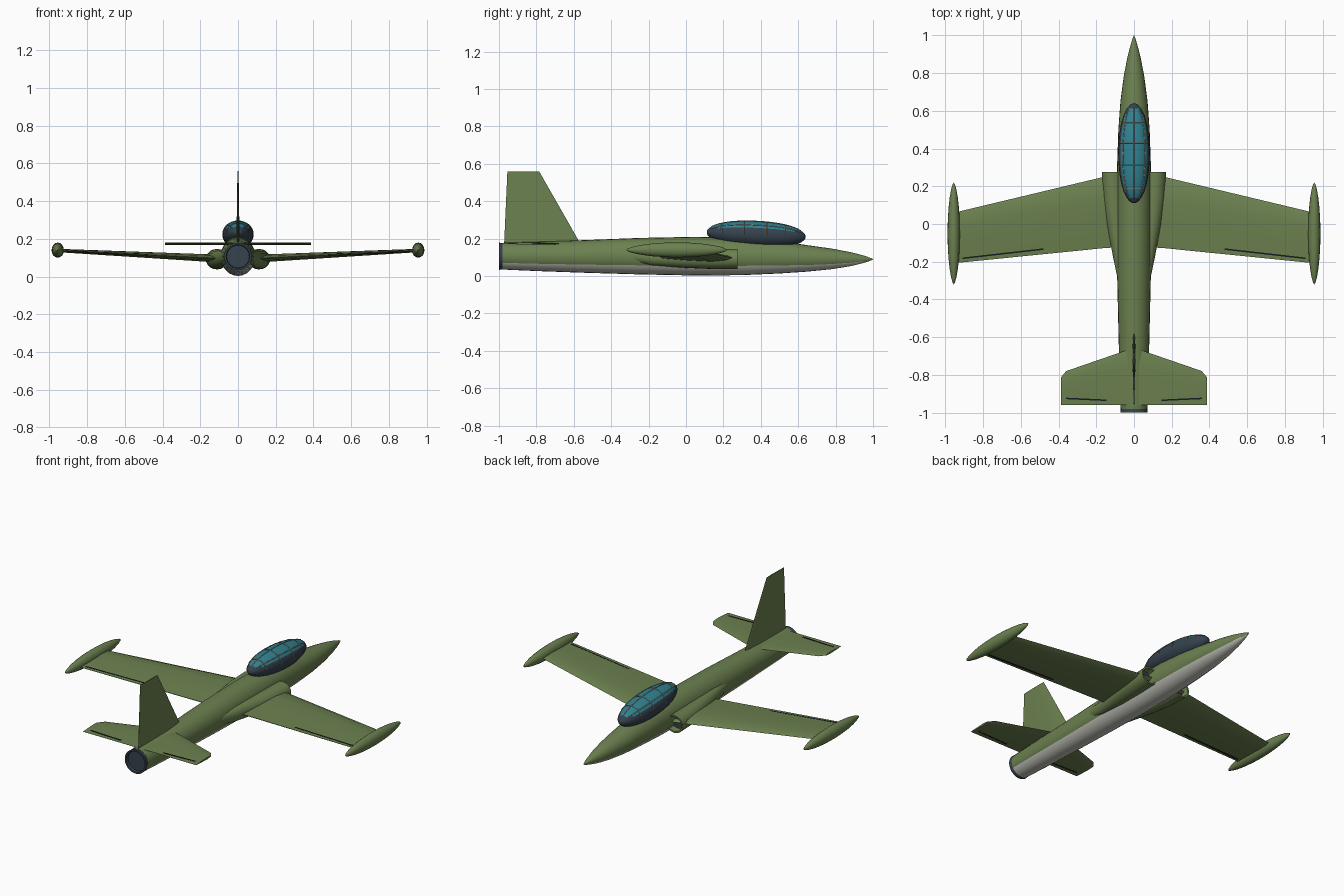
import bpy, math
from mathutils import Vector

cube = bpy.data.objects.get("Cube")
if cube:
    bpy.data.objects.remove(cube)


def material(name, rgb):
    m = bpy.data.materials.new(name)
    m.use_nodes = True
    m.diffuse_color = (*rgb, 1)
    bsdf = next(n for n in m.node_tree.nodes if n.type == 'BSDF_PRINCIPLED')
    bsdf.inputs["Base Color"].default_value = (*rgb, 1)
    return m


GREEN = material("olive green", (0.15, 0.22, 0.08))
BELLY = material("pale grey", (0.55, 0.55, 0.5))
DARK = material("dark blue grey", (0.035, 0.055, 0.075))
GLASS = material("teal glass", (0.03, 0.22, 0.28))
FRAME = material("tan frame", (0.4, 0.27, 0.17))
BLACK = material("black slot", (0.008, 0.01, 0.015))


def add(name, verts, faces, mats, rule=None, angle=40):
    me = bpy.data.meshes.new(name)
    me.from_pydata([tuple(v) for v in verts], [], faces)
    me.validate()
    for m in mats:
        me.materials.append(m)
    if rule:
        for p in me.polygons:
            p.material_index = rule(p.center, p.normal)
    ob = bpy.data.objects.new(name, me)
    bpy.context.collection.objects.link(ob)
    bpy.ops.object.select_all(action='DESELECT')
    ob.select_set(True)
    bpy.context.view_layer.objects.active = ob
    # make normals consistent
    bpy.ops.object.mode_set(mode='EDIT')
    bpy.ops.mesh.select_all(action='SELECT')
    bpy.ops.mesh.normals_make_consistent(inside=False)
    bpy.ops.object.mode_set(mode='OBJECT')
    if angle:
        bpy.ops.object.shade_smooth_by_angle(angle=math.radians(angle))
    return ob


def loft(name, rings, mats, rule=None, angle=40):
    """Skin a list of equal-length closed rings and cap both ends."""
    n = len(rings[0])
    verts = [v for r in rings for v in r]
    faces = [(i * n + j, i * n + (j + 1) % n, (i + 1) * n + (j + 1) % n, (i + 1) * n + j)
             for i in range(len(rings) - 1) for j in range(n)]
    faces += [tuple(range(n)), tuple(range(len(verts) - n, len(verts)))]
    return add(name, verts, faces, mats, rule, angle)


def ellipse(y, x, z, rx, rz, n=24):
    return [Vector((x + rx * math.cos(2 * math.pi * k / n), y,
                    z + rz * math.sin(2 * math.pi * k / n))) for k in range(n)]


def foil(le, te, thick):
    """Closed wing section as (chord position, height) pairs."""
    shape = [(0, 0), (0.08, 0.32), (0.3, 0.5), (0.65, 0.32), (1, 0.04)]
    half = [(le + (te - le) * c, h * thick) for c, h in shape]
    return half + [(y, -h) for y, h in reversed(half[1:])]


# Fuselage: station y, half width, bottom, top
stations = [(-0.98, 0.071, 0.035, 0.178), (-0.8, 0.077, 0.027, 0.184),
            (-0.55, 0.083, 0.018, 0.192), (-0.25, 0.09, 0.009, 0.204),
            (0.05, 0.092, 0.003, 0.21), (0.3, 0.09, 0.005, 0.205),
            (0.5, 0.083, 0.014, 0.187), (0.65, 0.072, 0.024, 0.165),
            (0.78, 0.055, 0.037, 0.147), (0.88, 0.036, 0.053, 0.128),
            (0.95, 0.018, 0.07, 0.11), (0.985, 0.007, 0.082, 0.098),
            (1, 0.001, 0.089, 0.091)]
loft("fuselage", [ellipse(y, 0, (b + t) / 2, w, (t - b) / 2) for y, w, b, t in stations],
     [GREEN, BELLY], lambda c, n: int(abs(c.y) < 0.975 and n.z * math.copysign(1, n.dot(
         Vector((c.x, 0, c.z - 0.1)))) < -0.55))

# Exhaust pipe with a recessed end
loft("exhaust", [ellipse(y, 0, 0.106, r, r) for y, r in
                 [(-0.97, 0.069), (-1, 0.073), (-1, 0.063), (-0.985, 0.06)]], [DARK])


# Canopy: faceted shell, glazed over the top
CY, CZ, CL, CW, CH = 0.375, 0.222, 0.265, 0.083, 0.072


def on_canopy(t, a, grow=1.0):
    """t runs -1..1 along the canopy, a is the angle round it."""
    r = math.sqrt(max(0, 1 - abs(t) ** 2.2)) * grow
    return Vector((CW * r * math.cos(a), CY + CL * t, CZ - 0.012 * t + CH * r * math.sin(a)))


ts = [math.sin(math.pi / 2 * k / 7) * 0.995 for k in range(-7, 8)]
loft("canopy", [[on_canopy(t, 2 * math.pi * k / 24) for k in range(24)] for t in ts],
     [DARK, GLASS], lambda c, n: int(c.z > CZ + 0.029 - 0.012 * (c.y - CY) / CL
                                     and abs(c.y - CY) < CL * 0.98), angle=20)


def frame_bar(name, points, radius=0.0022):
    cu = bpy.data.curves.new(name, 'CURVE')
    cu.dimensions = '3D'
    cu.bevel_depth = radius
    cu.bevel_resolution = 1
    sp = cu.splines.new('POLY')
    sp.points.add(len(points) - 1)
    for p, v in zip(sp.points, points):
        p.co = (*v, 1)
    cu.materials.append(FRAME)
    bpy.context.collection.objects.link(bpy.data.objects.new(name, cu))


for i, y in enumerate((0.19, 0.31, 0.43, 0.535)):
    t = (y - CY) / CL
    frame_bar(f"canopy_hoop_{i + 1}", [on_canopy(t, math.pi * k / 24) for k in range(25)])
for i, a in enumerate((45, 90, 135)):
    frame_bar(f"canopy_rail_{i + 1}",
              [on_canopy(0.9 * k / 12, math.radians(a)) for k in range(-12, 13)])


def slot(name, s, p, q, z0, z1, width=0.008, height=0.0045):
    """Thin dark hinge slot showing on both faces of a flying surface."""
    ring = lambda x, y, z: [Vector((s * x, y + dy, z + dz)) for dy, dz in
                            ((-width / 2, -height), (width / 2, -height),
                             (width / 2, height), (-width / 2, height))]
    loft(name, [ring(*p, z0), ring(*q, z1)], [BLACK], angle=0)


for side, s in (("left", 1), ("right", -1)):
    # Main wing: x, leading edge, trailing edge, z, thickness
    wing = [(0.03, 0.275, -0.12, 0.092, 0.044), (0.16, 0.25, -0.128, 0.098, 0.04),
            (0.955, 0.06, -0.208, 0.138, 0.018)]
    loft(f"{side}_wing", [[Vector((s * x, y, z + h)) for y, h in foil(le, te, th)]
                          for x, le, te, z, th in wing], [GREEN], angle=30)
    slot(f"{side}_aileron_slot", s, (0.48, -0.133), (0.91, -0.182), 0.114, 0.135)

    # Wing tip tank
    tank = []
    for k in range(13):
        t = -math.cos(math.pi * k / 12)
        r = max(0.001, (1 - t * t) ** 0.62)
        tank.append(ellipse(-0.05 + 0.27 * t, s * 0.956, 0.14, 0.033 * r, 0.04 * r, 16))
    loft(f"{side}_tip_tank", tank, [GREEN])

    # Air intake with a recessed dark mouth, fairing back into the fuselage
    duct = [(-0.3, 0.065, 0.02, 0.11, 0.03), (-0.18, 0.078, 0.032, 0.1, 0.042),
            (0, 0.095, 0.05, 0.094, 0.05), (0.14, 0.108, 0.057, 0.092, 0.054),
            (0.275, 0.113, 0.058, 0.092, 0.054), (0.275, 0.113, 0.049, 0.092, 0.045),
            (0.235, 0.11, 0.045, 0.092, 0.041)]
    loft(f"{side}_intake", [ellipse(y, s * x, z, rx, rz, 20) for y, x, rx, z, rz in duct],
         [GREEN, DARK], lambda c, n: int(c.y < 0.24 and c.y > 0.23))

    # Tailplane with clipped corner
    tail = [(0.0, -0.655, -0.96), (0.055, -0.675, -0.96), (0.36, -0.78, -0.96),
            (0.386, -0.812, -0.96)]
    loft(f"{side}_tailplane", [[Vector((s * x, y, 0.174 + h)) for y, h in foil(le, te, 0.012)]
                               for x, le, te in tail], [GREEN], angle=30)
    slot(f"{side}_elevator_slot", s, (0.145, -0.935), (0.36, -0.925), 0.174, 0.174, 0.008, 0.0035)

# Tail fin: z, leading edge, trailing edge, thickness
loft("tail_fin", [[Vector((h, y, z)) for y, h in foil(le, te, th)] for z, le, te, th in
                  [(0.16, -0.557, -0.973, 0.018), (0.56, -0.785, -0.955, 0.006)]],
     [GREEN], angle=30)
